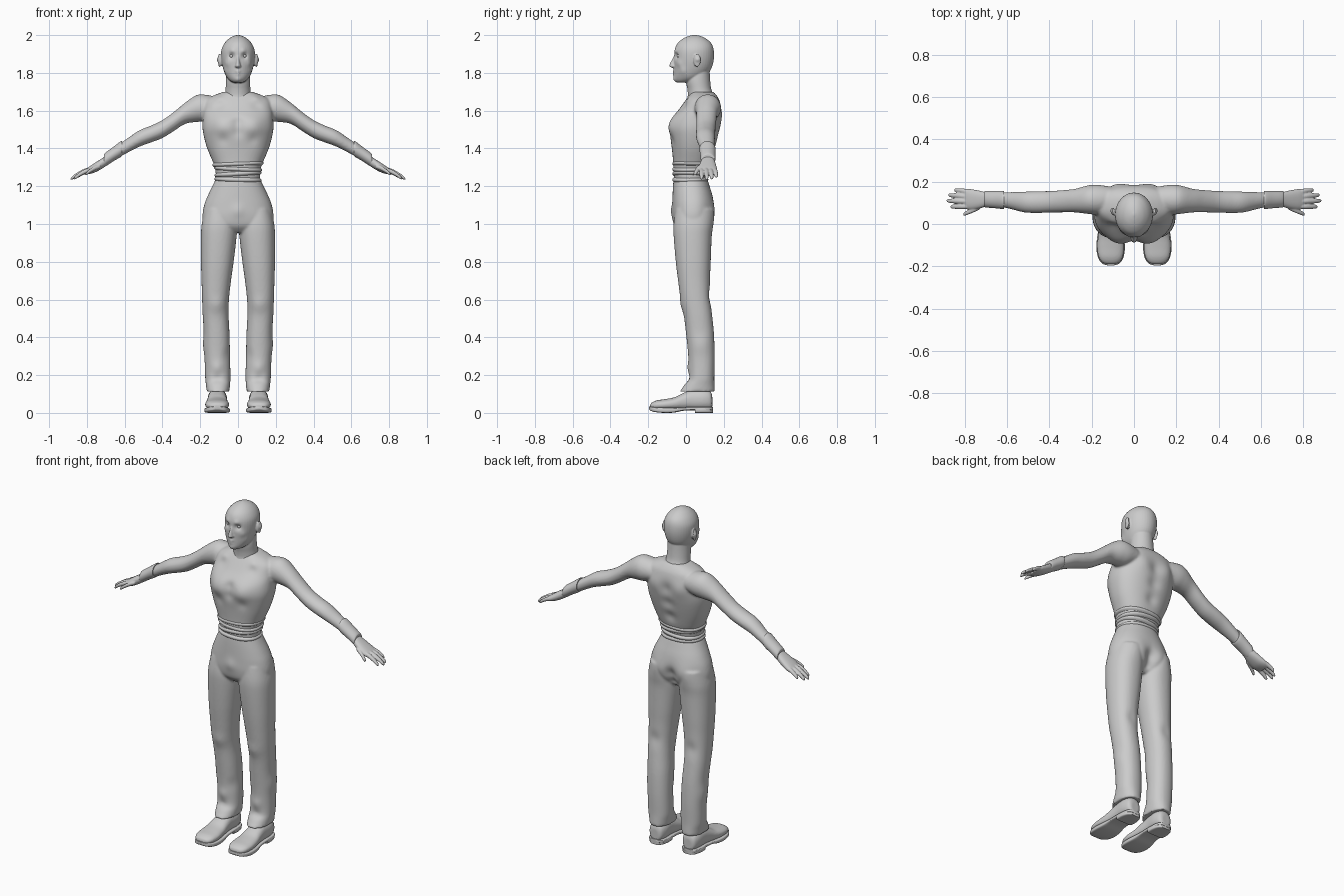
import bpy, bmesh, math
from mathutils import Vector

grey = bpy.data.materials.new("plain grey")
grey.diffuse_color = (0.6, 0.6, 0.6, 1)


def spline(a, b, c, d, t):
    return [0.5 * (2*q + (r-p)*t + (2*p-5*q+4*r-s)*t*t + (3*q-p-3*r+s)*t**3)
            for p, q, r, s in zip(a, b, c, d)]


def loft(bm, secs, axis="z", side=1, power=2.0, seg=40, steps=4):
    """Skin rounded sections (position, low1, high1, low2, high2) along an axis."""
    fine, n = [], len(secs)
    for i in range(n - 1):
        p = [secs[max(0, min(n - 1, i + k))] for k in (-1, 0, 1, 2)]
        fine += [spline(*p, j / steps) for j in range(steps)]
    fine.append(secs[-1])
    rings = []
    for w, a0, a1, b0, b1 in fine:
        ring = []
        for k in range(seg):
            t = 2 * math.pi * k / seg
            c, s = math.cos(t), math.sin(t)
            a = (a0+a1)/2 + (a1-a0)/2 * math.copysign(abs(c) ** (2/power), c)
            b = (b0+b1)/2 + (b1-b0)/2 * math.copysign(abs(s) ** (2/power), s)
            x, y, z = {"z": (a, b, w), "y": (a, w, b), "x": (w, a, b)}[axis]
            ring.append(bm.verts.new((x * side, y, z)))
        rings.append(ring)
    for r, q in zip(rings, rings[1:]):
        for k in range(seg):
            m = (k + 1) % seg
            bm.faces.new((r[k], r[m], q[m], q[k]))
    bm.faces.new(rings[0])
    bm.faces.new(rings[-1])


def finish(name, bm, voxel=0, smooth=3, bumps=()):
    """Make the object, fuse its volumes and push soft bumps (mirrored in x)."""
    bmesh.ops.recalc_face_normals(bm, faces=bm.faces)
    me = bpy.data.meshes.new(name)
    bm.to_mesh(me)
    bm.free()
    ob = bpy.data.objects.new(name, me)
    bpy.context.collection.objects.link(ob)
    bpy.context.view_layer.objects.active = ob
    ob.select_set(True)
    if voxel:
        m = ob.modifiers.new("fuse", "REMESH")
        m.mode, m.voxel_size = "VOXEL", voxel
        bpy.ops.object.modifier_apply(modifier="fuse")
        m = ob.modifiers.new("soften", "SMOOTH")
        m.iterations = smooth
        bpy.ops.object.modifier_apply(modifier="soften")
    me = ob.data
    for v in me.vertices:
        p = Vector((abs(v.co.x), v.co.y, v.co.z))
        for c, r, off in bumps:
            g = math.exp(-(p - Vector(c)).length_squared / (r * r))
            v.co += Vector((math.copysign(off[0], v.co.x), off[1], off[2])) * g
    me.materials.clear()
    me.materials.append(grey)
    for f in me.polygons:
        f.use_smooth = True
        f.material_index = 0
    bpy.ops.object.shade_smooth_by_angle(angle=math.radians(50))
    ob.select_set(False)
    return ob


def sym(rows):
    """Sections symmetric in x from (z, half width, front, back)."""
    return [(z, -h, h, f, b) for z, h, f, b in rows]


# Head with neck, nose and ears
bm = bmesh.new()
loft(bm, sym([(1.748, .022, -.045, .03), (1.758, .042, -.056, .06), (1.78, .062, -.061, .10),
              (1.82, .078, -.062, .133), (1.87, .088, -.063, .147), (1.92, .088, -.06, .147),
              (1.955, .073, -.046, .135), (1.98, .05, -.018, .108), (1.994, .026, .012, .08),
              (2.001, .003, .04, .05)]))
loft(bm, sym([(1.63, .085, -.01, .165), (1.67, .073, .008, .155), (1.71, .066, .008, .135),
              (1.76, .064, .0, .128), (1.82, .06, .01, .125)]))
loft(bm, sym([(1.826, .010, -.07, -.03), (1.834, .017, -.088, -.03), (1.848, .013, -.086, -.03),
              (1.87, .009, -.074, -.03), (1.9, .008, -.06, -.03)]), seg=20)
for s in (1, -1):
    loft(bm, [(.07, .045, .065, 1.845, 1.885), (.09, .04, .07, 1.835, 1.895),
              (.10, .042, .078, 1.832, 1.902), (.104, .05, .074, 1.845, 1.895)],
         "x", s, seg=20)
finish("head", bm, .004, 2, [
    ((.034, -.052, 1.89), .017, (0, .014, 0)), ((.03, -.055, 1.915), .016, (0, -.005, 0)),
    ((0, -.063, 1.807), .014, (0, -.007, 0)), ((.012, -.066, 1.799), .005, (0, .004, 0)),
    ((0, -.063, 1.79), .011, (0, -.004, 0)), ((0, -.06, 1.766), .018, (0, -.008, 0)),
    ((.06, -.025, 1.81), .025, (-.007, .003, 0)), ((.055, -.035, 1.85), .02, (.003, -.003, 0)),
    ((.103, .062, 1.87), .012, (-.008, 0, 0))])

# Eyes
bm = bmesh.new()
for s in (1, -1):
    e = bmesh.ops.create_uvsphere(bm, u_segments=16, v_segments=10, radius=.012)
    bmesh.ops.translate(bm, verts=e["verts"], vec=(.033 * s, -.035, 1.89))
finish("eyes", bm)

# Torso with both arms
bm = bmesh.new()
loft(bm, sym([(1.20, .118, -.058, .108), (1.25, .117, -.064, .112), (1.30, .122, -.067, .124),
              (1.34, .138, -.069, .138), (1.40, .163, -.075, .155), (1.46, .18, -.083, .172),
              (1.51, .188, -.087, .184), (1.56, .186, -.074, .19), (1.61, .182, -.035, .187),
              (1.655, .17, -.003, .177), (1.68, .13, .015, .163), (1.70, .075, .03, .145)]),
     power=2.3, seg=56)
ARM = [(.10, .06, .17, 1.57, 1.67), (.17, .045, .185, 1.545, 1.684), (.22, .048, .182, 1.54, 1.682),
       (.28, .055, .166, 1.53, 1.642), (.34, .055, .16, 1.492, 1.593), (.40, .054, .156, 1.455, 1.55),
       (.46, .052, .155, 1.432, 1.521), (.52, .055, .153, 1.41, 1.497), (.58, .07, .151, 1.38, 1.457),
       (.64, .082, .149, 1.347, 1.415), (.70, .087, .147, 1.315, 1.37)]
for s in (1, -1):
    loft(bm, ARM, "x", s)
finish("torso_and_arms", bm, .007, 4, [
    ((.085, -.085, 1.52), .055, (0, -.013, 0)), ((0, -.085, 1.54), .03, (0, .010, 0)),
    ((0, -.085, 1.49), .03, (0, .008, 0)), ((.08, -.08, 1.445), .03, (0, .006, 0)),
    ((0, .185, 1.56), .04, (0, -.012, 0)), ((0, .17, 1.48), .04, (0, -.012, 0)),
    ((0, .15, 1.39), .035, (0, -.010, 0)), ((.09, .185, 1.58), .05, (0, .008, 0)),
    ((.10, .0, 1.665), .025, (0, -.004, .006)), ((.10, -.02, 1.635), .03, (0, .008, 0))])

# Gathered cloth folds around the waist
for i, (z, h, tilt) in enumerate([(1.235, .119, .03), (1.265, .119, -.06),
                                  (1.292, .122, .05), (1.318, .13, -.04)]):
    bm = bmesh.new()
    f, b = -.068, .114 + (z - 1.235) * .2
    loft(bm, sym([(-.014, h - .008, f + .006, b - .006), (-.005, h + .004, f - .003, b + .003),
                  (.005, h + .004, f - .003, b + .003), (.014, h - .008, f + .006, b - .006)]),
         power=2.3, seg=48)
    ob = finish("waist_fold_%d" % (i + 1), bm)
    ob.location.z = z
    ob.rotation_euler = (tilt * .5, tilt, 0)

# Trousers: hips and two legs
bm = bmesh.new()
loft(bm, sym([(1.238, .118, -.066, .113), (1.20, .136, -.069, .125), (1.15, .16, -.071, .14),
              (1.10, .179, -.072, .147), (1.04, .188, -.072, .147), (.99, .175, -.062, .13),
              (.955, .12, -.03, .09)]), power=2.2, seg=56)
LEG = [(1.08, .02, .175, -.055, .138), (1.0, .006, .192, -.066, .142), (.93, .008, .196, -.065, .136),
       (.8, .023, .196, -.054, .131), (.7, .037, .193, -.042, .127), (.6, .048, .19, -.028, .13),
       (.52, .05, .187, -.012, .138), (.42, .045, .181, .0, .148), (.3, .042, .177, .012, .152),
       (.19, .04, .174, .014, .150), (.15, .042, .17, -.008, .151), (.112, .046, .166, -.034, .153)]
for s in (1, -1):
    loft(bm, LEG, "z", s, power=2.2)
finish("trousers", bm, .007, 4, [
    ((.085, .145, 1.06), .06, (0, .010, 0)), ((0, .14, 1.04), .035, (0, -.022, 0)),
    ((0, .13, .99), .03, (0, -.02, 0)), ((0, -.07, 1.07), .035, (0, -.007, 0)),
    ((.11, -.02, .57), .04, (0, -.006, 0)), ((.12, .14, .62), .04, (0, -.008, 0)),
    ((.06, .02, .30), .04, (.006, 0, 0)), ((.17, .08, .36), .05, (-.006, 0, 0)),
    ((.11, .01, .24), .03, (0, -.007, 0)), ((.11, .02, .18), .025, (0, .006, 0))])

# Hands: palm, fingers and thumb
bm = bmesh.new()
PALM = [(.68, .09, .145, 1.32, 1.375), (.72, .076, .155, 1.293, 1.348), (.76, .068, .163, 1.272, 1.322),
        (.79, .07, .166, 1.264, 1.302), (.812, .08, .16, 1.262, 1.285)]
FINGERS = [((.79, .083, 1.285), (.868, .082, 1.240)), ((.79, .107, 1.288), (.886, .110, 1.238)),
           ((.79, .130, 1.286), (.878, .137, 1.240)), ((.78, .152, 1.287), (.850, .161, 1.250)),
           ((.73, .080, 1.305), (.808, .045, 1.262))]
for s in (1, -1):
    loft(bm, PALM, "x", s, power=2.3, seg=28)
    for a, b in FINGERS:
        secs = []
        for t, r in ((0, .012), (.35, .0125), (.7, .011), (.92, .009), (1, .004)):
            x, y, z = Vector(a).lerp(Vector(b), t)
            z += .006 * math.sin(math.pi * t)
            secs.append((x, y - r, y + r, z - r, z + r))
        loft(bm, secs, "x", s, seg=14)
finish("hands", bm, .0035, 2)

# Wrist cuffs
bm = bmesh.new()
for s in (1, -1):
    loft(bm, [(.615, .078, .148, 1.368, 1.425), (.618, .071, .156, 1.357, 1.439),
              (.66, .075, .156, 1.332, 1.408), (.705, .079, .155, 1.303, 1.375),
              (.710, .086, .149, 1.31, 1.365)], "x", s)
finish("cuffs", bm)

# Shoe uppers
bm = bmesh.new()
UPPER = [(-.19, .095, .125, .028, .042), (-.182, .07, .15, .02, .054), (-.155, .053, .168, .016, .066),
         (-.11, .047, .174, .015, .073), (-.06, .052, .17, .015, .083), (-.02, .056, .164, .015, .102),
         (.03, .06, .16, .015, .122), (.09, .058, .16, .015, .125), (.128, .068, .15, .018, .115),
         (.139, .085, .133, .025, .09)]
for s in (1, -1):
    loft(bm, UPPER, "y", s, power=2.3)
finish("shoes", bm, .005, 2)

# Shoe soles with raised arch, and heels
SOLE = [(-.196, .095, .125, .018, .034), (-.185, .067, .153, .01, .033), (-.155, .049, .171, .003, .03),
        (-.11, .043, .178, 0, .028), (-.06, .047, .174, .002, .028), (-.01, .054, .165, .012, .03),
        (.06, .055, .163, .014, .032), (.12, .06, .157, .014, .032), (.143, .08, .137, .014, .032)]
HEEL = [(.048, .06, .158, 0, .028), (.05, .055, .163, 0, .028), (.09, .055, .163, 0, .028),
        (.125, .064, .153, 0, .028), (.142, .082, .135, 0, .028)]
for name, secs in (("soles", SOLE), ("heels", HEEL)):
    bm = bmesh.new()
    for s in (1, -1):
        loft(bm, secs, "y", s, power=5)
    finish(name, bm)
